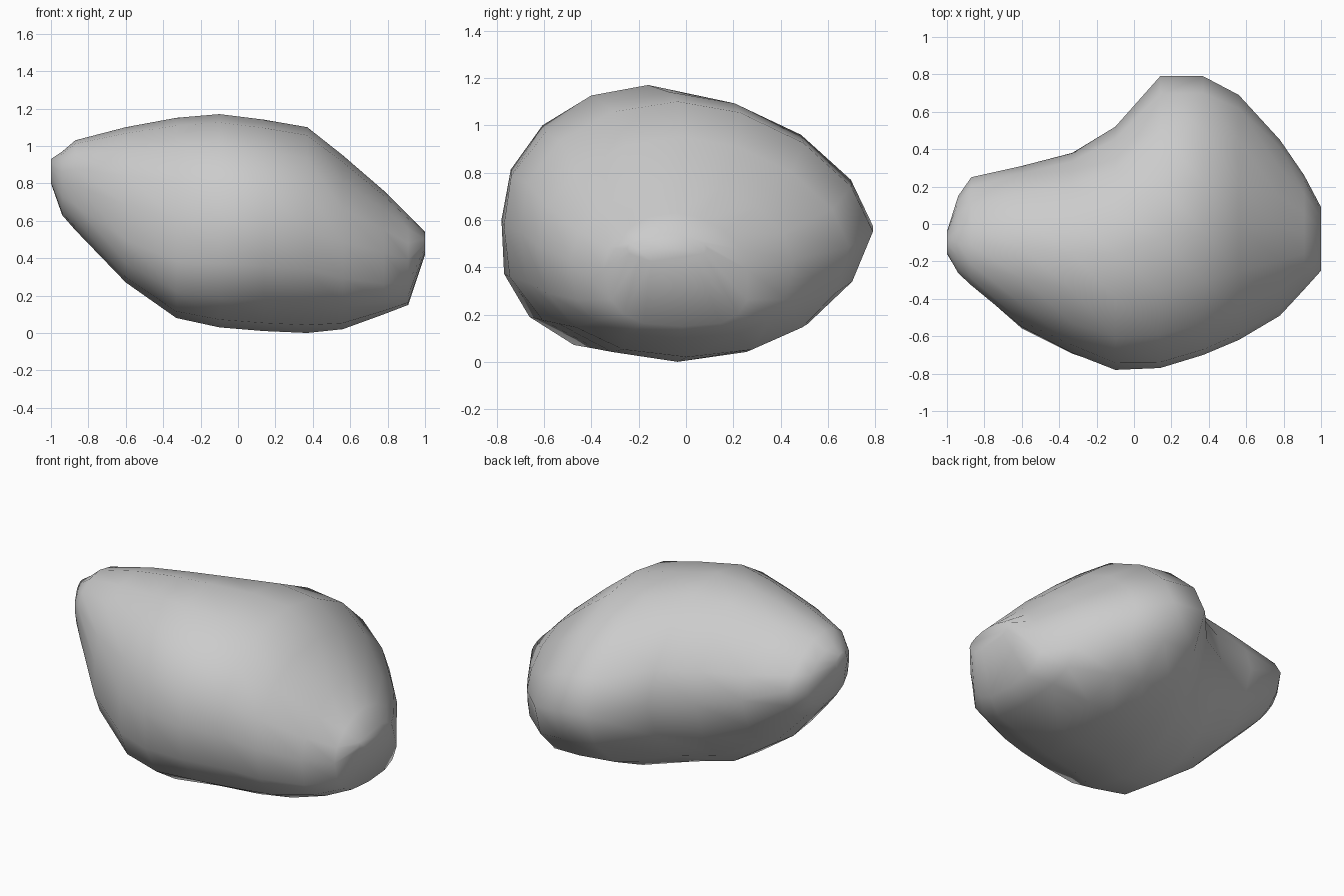
import bpy, bmesh
from math import sin, cos, pi, copysign

if "Cube" in bpy.data.objects:
    bpy.data.objects.remove(bpy.data.objects["Cube"])

# Cross-sections along x:
# x, y min, y max, z min, z max, crown y shift, base y shift, base squareness
SECTIONS = [
    (-1.00, -0.16, -0.04, 0.80, 0.93, 0.0, 0.0, 2.0),
    (-0.94, -0.26, 0.15, 0.63, 0.97, -0.05, 0.0, 2.2),
    (-0.87, -0.32, 0.25, 0.55, 1.03, -0.08, -0.03, 2.3),
    (-0.60, -0.55, 0.31, 0.27, 1.10, -0.01, -0.08, 2.4),
    (-0.33, -0.69, 0.38, 0.08, 1.15, 0.0, -0.09, 2.3),
    (-0.10, -0.78, 0.52, 0.03, 1.17, -0.03, -0.09, 2.1),
    (0.14, -0.77, 0.79, 0.01, 1.14, -0.08, -0.09, 2.0),
    (0.37, -0.70, 0.79, 0.00, 1.10, -0.08, -0.08, 2.0),
    (0.56, -0.62, 0.69, 0.02, 0.95, -0.05, -0.03, 2.2),
    (0.78, -0.49, 0.45, 0.10, 0.76, 0.0, 0.0, 2.8),
    (0.91, -0.35, 0.26, 0.15, 0.63, 0.0, 0.03, 3.0),
    (1.00, -0.25, 0.09, 0.42, 0.54, 0.0, 0.0, 2.0),
]
SIDES = 16
CROWN_BACK, CROWN_FRONT = 1.8, 1.95


def power(v, n):
    return copysign(abs(v) ** (2 / n), v)


# Boulder: oval rings lofted from the raised left tip to the right end
bm = bmesh.new()
rings = []
for x, y0, y1, z0, z1, crown, base, square in SECTIONS:
    ring = []
    for i in range(SIDES):
        a = 2 * pi * i / SIDES
        upper = sin(a) > 0
        n = square if not upper else CROWN_BACK if cos(a) > 0 else CROWN_FRONT
        c, s = power(cos(a), n), power(sin(a), n)
        y = (y0 + y1) / 2 + (y1 - y0) / 2 * c + (crown if upper else base) * abs(s)
        z = (z0 + z1) / 2 + (z1 - z0) / 2 * s
        ring.append(bm.verts.new((x, y, z)))
    rings.append(ring)
for r, s in zip(rings, rings[1:]):
    for i in range(SIDES):
        j = (i + 1) % SIDES
        bm.faces.new((r[i], r[j], s[j], s[i]))
bm.faces.new(rings[0])
bm.faces.new(rings[-1])
bmesh.ops.recalc_face_normals(bm, faces=bm.faces)
for f in bm.faces:
    f.smooth = True

mesh = bpy.data.meshes.new("boulder")
bm.to_mesh(mesh)
bm.free()
boulder = bpy.data.objects.new("boulder", mesh)
bpy.context.collection.objects.link(boulder)
